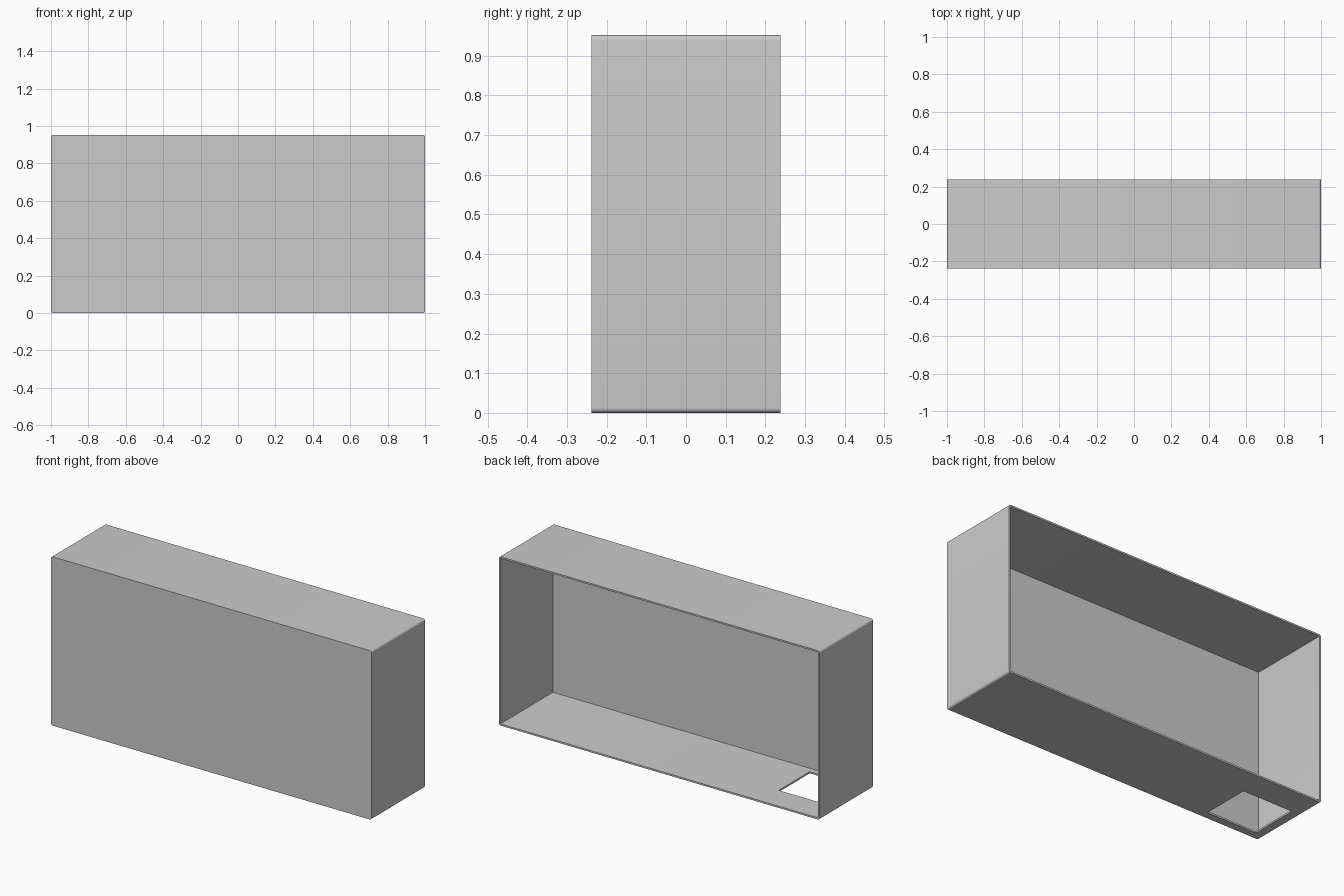
import bpy, bmesh, math

default = bpy.data.objects.get("Cube")
if default:
    bpy.data.objects.remove(default, do_unlink=True)

WIDTH, HEIGHT, DEPTH = 2.0, 0.952, 0.476
WALL, RADIUS = 0.0095, 0.0125
HOLE_X, HOLE_Y = (-0.945, -0.635), (-0.195, 0.08)

grey = bpy.data.materials.new("plain grey")
grey.use_nodes = True
grey.diffuse_color = (0.6, 0.6, 0.6, 1)
grey.node_tree.nodes["Principled BSDF"].inputs["Base Color"].default_value = (0.6, 0.6, 0.6, 1)

bm = bmesh.new()


def rounded_loop(inset, y):
    """Rounded rectangle in the xz plane, shrunk by inset."""
    r = RADIUS - inset
    cx, cz = WIDTH / 2 - RADIUS, HEIGHT / 2 - RADIUS
    loop = []
    for quarter, (sx, sz) in enumerate(((1, 1), (-1, 1), (-1, -1), (1, -1))):
        for step in range(7):
            a = math.pi / 2 * (quarter + step / 6)
            loop.append(bm.verts.new((sx * cx + r * math.cos(a), y,
                                      HEIGHT / 2 + sz * cz + r * math.sin(a))))
    return loop


def floor_faces():
    return [f for f in bm.faces
            if abs(f.normal.z) > 0.999 and f.calc_center_median().z < 2 * WALL]


# Shell: outer skin, open back rim, inner skin, front panel on both sides
front, back = -DEPTH / 2, DEPTH / 2
loops = [rounded_loop(0, front), rounded_loop(0, back),
         rounded_loop(WALL, back), rounded_loop(WALL, front + WALL)]
for a, b in zip(loops, loops[1:]):
    for i in range(len(a)):
        j = (i + 1) % len(a)
        bm.faces.new((a[i], a[j], b[j], b[i]))
bm.faces.new(loops[0])
bm.faces.new(loops[-1])
bm.normal_update()

# Rectangular opening through the floor
cuts = [((x, 0, 0), (1, 0, 0)) for x in HOLE_X] + [((0, y, 0), (0, 1, 0)) for y in HOLE_Y]
for point, normal in cuts:
    faces = floor_faces()
    edges = {e for f in faces for e in f.edges}
    verts = {v for f in faces for v in f.verts}
    bmesh.ops.bisect_plane(bm, geom=faces + list(edges) + list(verts),
                           plane_co=point, plane_no=normal)
    bm.normal_update()


def in_hole(face):
    c = face.calc_center_median()
    return HOLE_X[0] < c.x < HOLE_X[1] and HOLE_Y[0] < c.y < HOLE_Y[1]


bmesh.ops.delete(bm, geom=[f for f in floor_faces() if in_hole(f)], context='FACES')
bmesh.ops.bridge_loops(bm, edges=[e for e in bm.edges if e.is_boundary])
bmesh.ops.recalc_face_normals(bm, faces=bm.faces)

mesh = bpy.data.meshes.new("open_back_case")
bm.to_mesh(mesh)
bm.free()
mesh.materials.append(grey)
case = bpy.data.objects.new("open_back_case", mesh)
bpy.context.collection.objects.link(case)

# Smooth the rounded corners, keep the other edges sharp
bpy.ops.object.select_all(action='DESELECT')
case.select_set(True)
bpy.context.view_layer.objects.active = case
bpy.ops.object.shade_smooth_by_angle(angle=math.radians(30))
